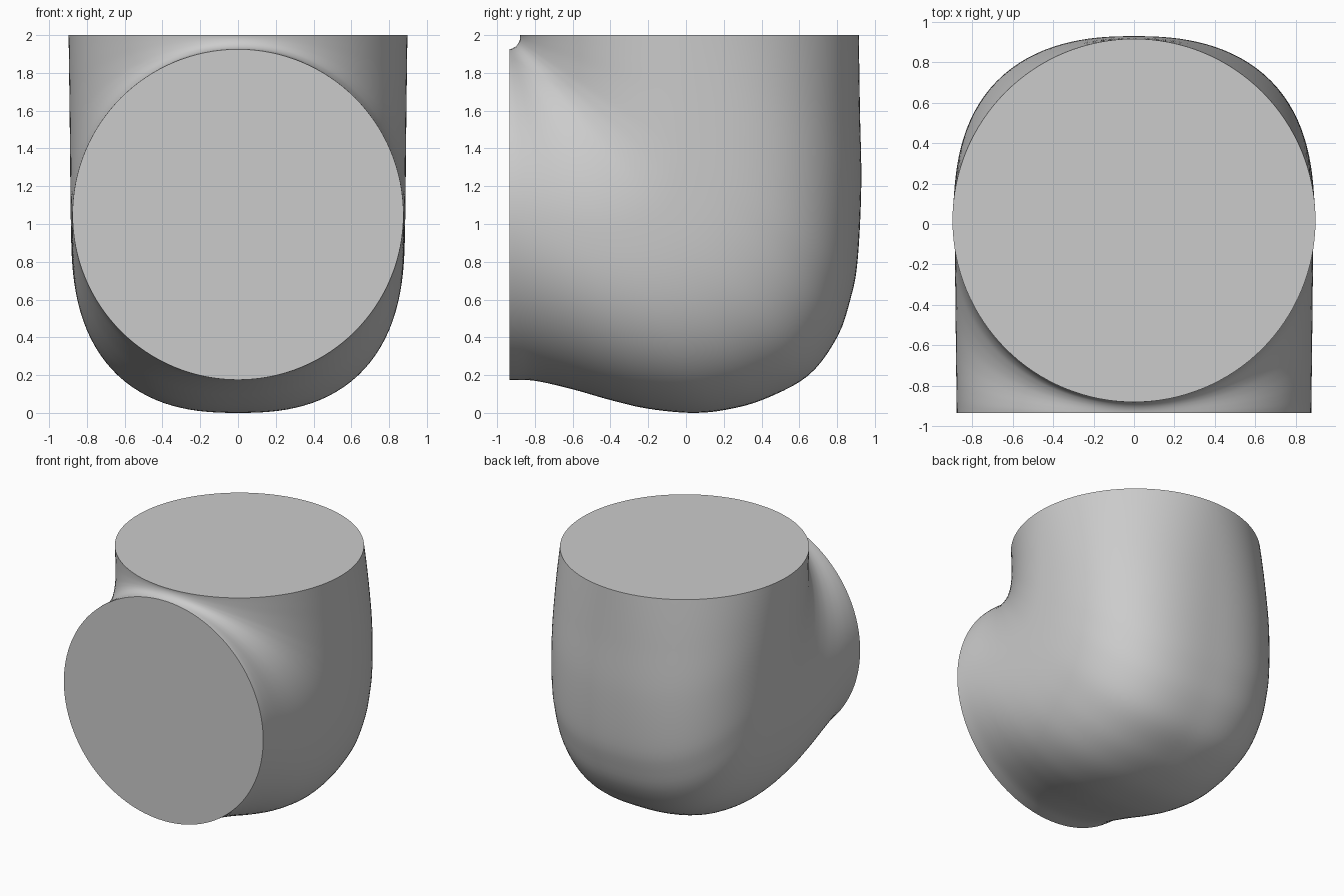
import bpy, bmesh, math
from mathutils import Vector

if "Cube" in bpy.data.objects:
    bpy.data.objects.remove(bpy.data.objects["Cube"])

# Elbow: cross-sections sweep round the tight inner corner of the bend
PIVOT = Vector((-0.935, 2.0))
STEPS, SIDES = 72, 128

# Outer silhouette in (y, z), from the top opening to the front opening
OUTER = [(.915, 2), (.921, 1.6), (.928, 1.2), (.908, .8), (.87, .6), (.80, .4),
         (.65, .2), (.42, .075), (.22, .018), (.03, 0), (-.2, .022), (-.4, .068),
         (-.6, .125), (-.8, .17), (-.935, .175)]


def spline(points, i):
    """Catmull-Rom point at position i (0..1) along the list."""
    p = [Vector(q) for q in points]
    p = [2 * p[0] - p[1]] + p + [2 * p[-1] - p[-2]]
    f = i * (len(points) - 1)
    k = min(int(f), len(points) - 2)
    t = f - k
    a, b, c, d = p[k:k + 4]
    return 0.5 * (2 * b + (c - a) * t + (2 * a - 5 * b + 4 * c - d) * t * t
                  + (3 * b - a - 3 * c + d) * t ** 3)


# Outer distance from the pivot, looked up by bend angle
table = []
for i in range(601):
    v = spline(OUTER, i / 600) - PIVOT
    table.append((math.atan2(-v.y, v.x), v.length))


def outer_radius(angle):
    for (a0, r0), (a1, r1) in zip(table, table[1:]):
        if angle <= a1:
            return r0 + (r1 - r0) * (angle - a0) / max(a1 - a0, 1e-9)
    return table[-1][1]


bm = bmesh.new()
rings = []
for i in range(STEPS + 1):
    t = i / STEPS
    angle = t * math.pi / 2
    r_in = 0.055 + 0.02 * t
    r_out = outer_radius(angle)
    mid, half = (r_in + r_out) / 2, (r_out - r_in) / 2
    width = 0.897 - 0.021 * t
    ring = []
    for j in range(SIDES):
        phi = 2 * math.pi * j / SIDES
        c, s = math.cos(phi), math.sin(phi)
        # Outer half becomes squarer in the middle of the bend
        n = 2 + (0.65 * math.sin(2 * angle) if c > 0 else 0)
        d = (abs(c) ** n + abs(s) ** n) ** (-1 / n)
        r = mid + half * c * d
        ring.append(bm.verts.new((width * s * d,
                                  PIVOT.x + r * math.cos(angle),
                                  PIVOT.y - r * math.sin(angle))))
    rings.append(ring)

# Skin and the two flat end caps
for a, b in zip(rings, rings[1:]):
    for j in range(SIDES):
        k = (j + 1) % SIDES
        bm.faces.new((a[j], a[k], b[k], b[j]))
bm.faces.new(rings[0])
bm.faces.new(rings[-1])
bmesh.ops.recalc_face_normals(bm, faces=bm.faces)

mesh = bpy.data.meshes.new("elbow_joint")
bm.to_mesh(mesh)
bm.free()
obj = bpy.data.objects.new("elbow_joint", mesh)
bpy.context.collection.objects.link(obj)
bpy.context.view_layer.objects.active = obj
obj.select_set(True)
bpy.ops.object.shade_smooth_by_angle(angle=math.radians(40))
